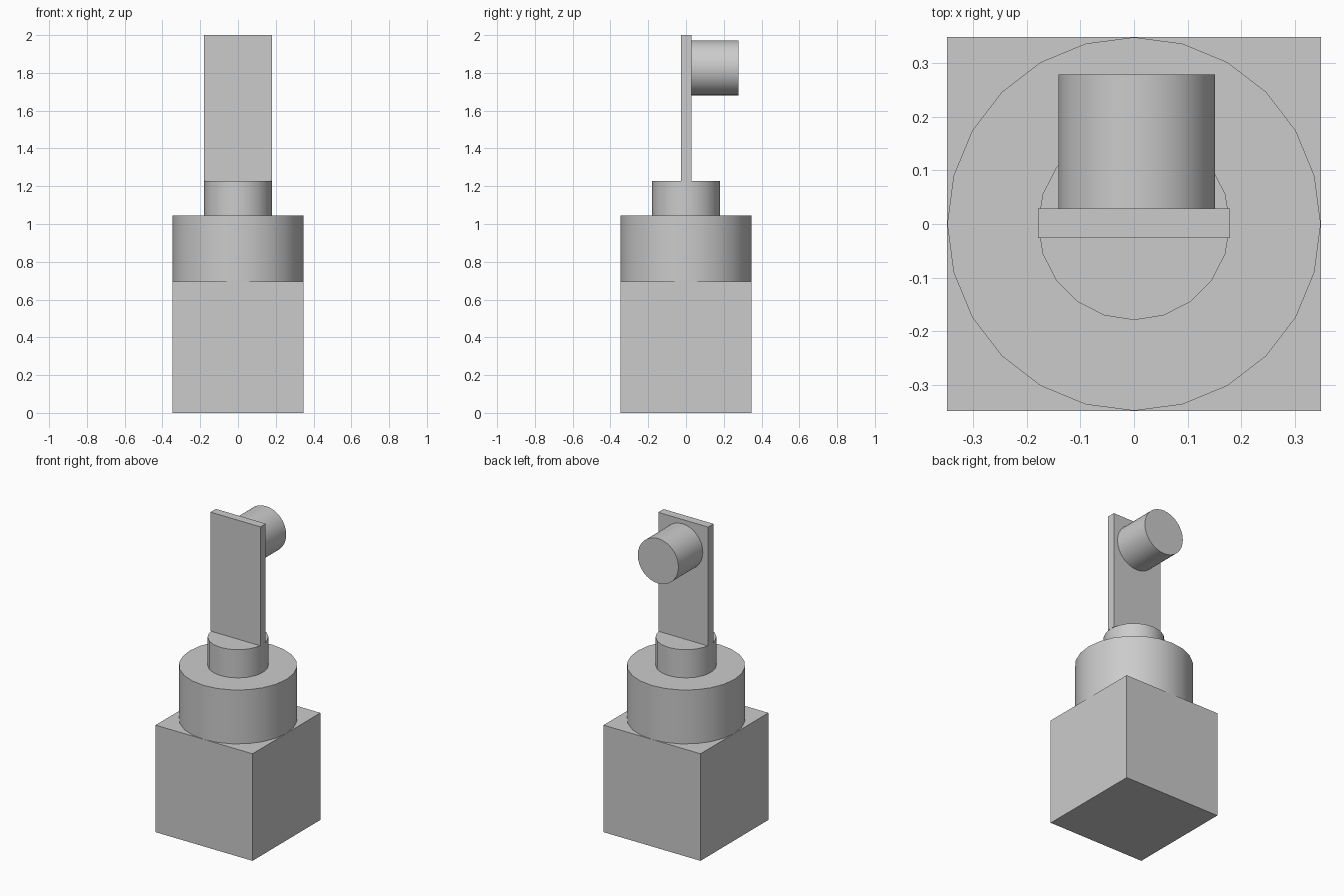
import bpy
import math

if "Cube" in bpy.data.objects:
    bpy.data.objects.remove(bpy.data.objects["Cube"])


def box(name, size, center):
    bpy.ops.mesh.primitive_cube_add(size=1, location=center)
    ob = bpy.context.object
    ob.name = name
    ob.scale = size
    bpy.ops.object.transform_apply(location=False, rotation=False, scale=True)
    return ob


def cylinder(name, radius, depth, center, sides, rotation=(0, 0, 0)):
    bpy.ops.mesh.primitive_cylinder_add(vertices=sides, radius=radius, depth=depth,
                                        location=center, rotation=rotation)
    ob = bpy.context.object
    ob.name = name
    bpy.ops.object.shade_smooth_by_angle(angle=math.radians(30))
    return ob


# Stacked levels of the pedestal
base_top, drum_top, collar_top, top = 0.695, 1.045, 1.228, 2.0
half = 0.348

# Square base block
box("base_block", (2 * half, 2 * half, base_top), (0, 0, base_top / 2))

# Wide drum and narrow collar above it
cylinder("drum", half, drum_top - base_top, (0, 0, (base_top + drum_top) / 2), 24)
cylinder("collar", 0.179, collar_top - drum_top, (0, 0, (drum_top + collar_top) / 2), 20)

# Thin upright plate
plate_back = 0.029
box("upright_plate", (0.358, 0.055, top - collar_top),
    (0, plate_back - 0.0275, (collar_top + top) / 2))

# Horizontal knob on the back of the plate
knob_end = 0.279
cylinder("knob", 0.146, knob_end - plate_back,
         (0.005, (plate_back + knob_end) / 2, 1.826), 32, (math.pi / 2, 0, 0))
